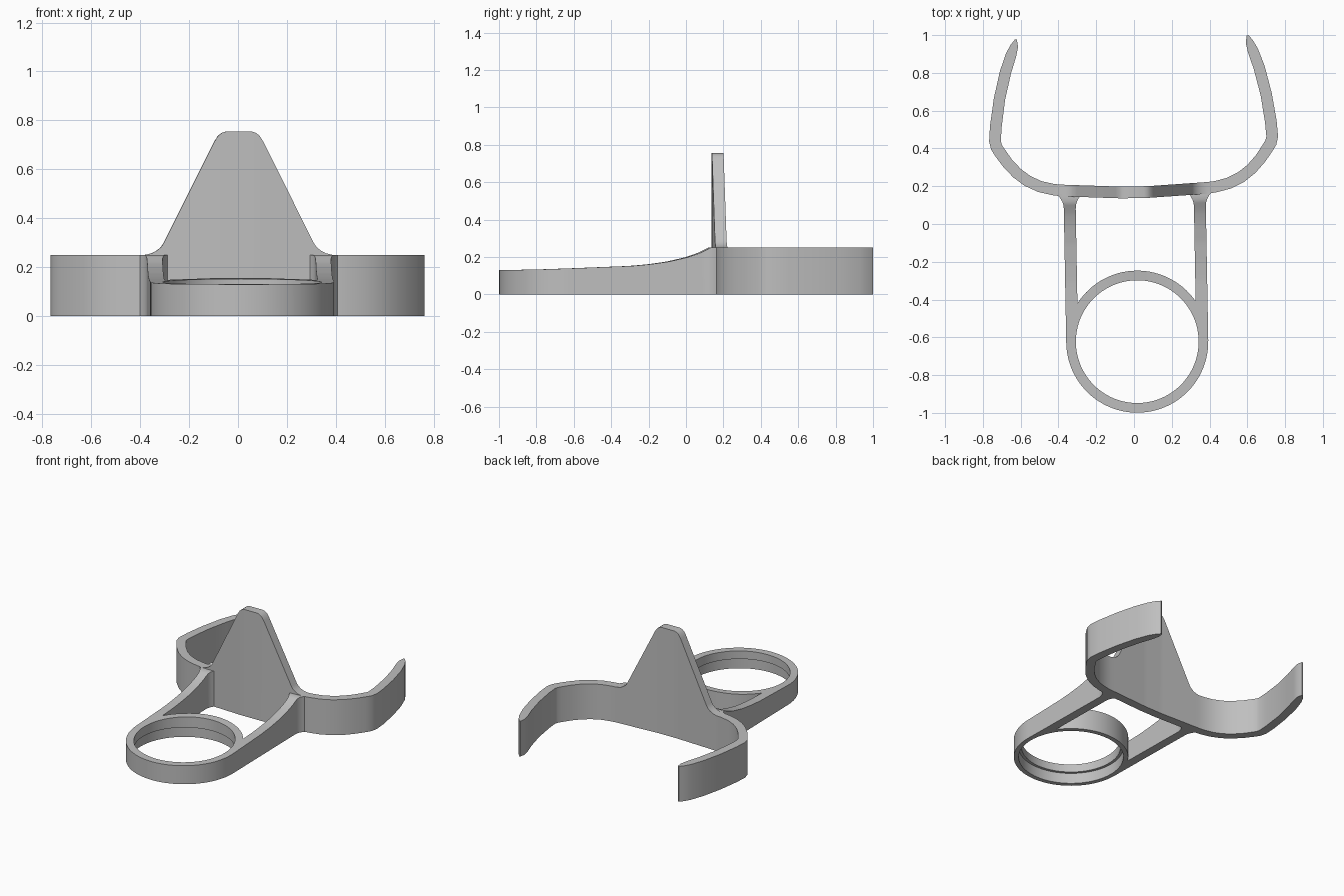
import bpy, bmesh, math
from mathutils import Matrix, Vector

cube = bpy.data.objects.get("Cube")
if cube:
    bpy.data.objects.remove(cube, do_unlink=True)

grey = bpy.data.materials.new("plain grey")
grey.use_nodes = True
grey.diffuse_color = (0.52, 0.52, 0.52, 1)
grey.node_tree.nodes["Principled BSDF"].inputs["Base Color"].default_value = grey.diffuse_color

# The whole part sits turned by about one degree
PLACE = Matrix.Translation((0.006, 0, 0)) @ Matrix.Rotation(0.018, 4, "Z")
RING_Y, RING_R, BORE, COUNTERBORE = -0.623, 0.376, 0.325, 0.344


def interpolate(table, t):
    for (a, p), (b, q) in zip(table, table[1:]):
        if t <= b:
            return p + (q - p) * max(0, (t - a) / (b - a))
    return table[-1][1]


def top_height(y):
    """Sloping upper edge shared by the ring and the arms."""
    return interpolate([(-1, 0.13), (-0.8, 0.133), (-0.6, 0.14), (-0.3, 0.152), (-0.2, 0.161),
                        (-0.1, 0.175), (0, 0.198), (0.06, 0.218), (0.125, 0.25)], y)


def loft(name, sections, closed=False):
    """Join equal cross-sections into one smooth-shaded solid."""
    bm = bmesh.new()
    rows = [[bm.verts.new(p) for p in s] for s in sections]
    n = len(rows[0])
    pairs = list(zip(rows, rows[1:])) + ([(rows[-1], rows[0])] if closed else [])
    for a, b in pairs:
        for i in range(n):
            j = (i + 1) % n
            bm.faces.new((a[i], a[j], b[j], b[i]))
    if not closed:
        bm.faces.new(rows[0])
        bm.faces.new(rows[-1])
    bmesh.ops.recalc_face_normals(bm, faces=bm.faces)
    mesh = bpy.data.meshes.new(name)
    bm.to_mesh(mesh)
    bm.free()
    mesh.transform(PLACE)
    mesh.materials.append(grey)
    obj = bpy.data.objects.new(name, mesh)
    bpy.context.collection.objects.link(obj)
    bpy.ops.object.select_all(action="DESELECT")
    obj.select_set(True)
    bpy.context.view_layer.objects.active = obj
    bpy.ops.object.shade_smooth_by_angle(angle=math.radians(30))
    return obj


def section(inner, outer, top):
    return [(*inner, 0), (*outer, 0), (*outer, top), (*inner, top)]


# Ring with a lip over a wider lower bore
ring = []
for i in range(96):
    a = math.tau * i / 96
    c, s = math.cos(a), math.sin(a)

    def at(r, z=None):
        y = RING_Y + r * s
        return (r * c, y, top_height(y) if z is None else z)
    ring.append([at(RING_R, 0), at(RING_R), at(BORE), at(BORE, 0.075),
                 at(COUNTERBORE, 0.075), at(COUNTERBORE, 0)])
loft("ring", ring, closed=True)

# Two arms that run into the ring wall and flare into the cradle
for side, label in ((1, "left"), (-1, "right")):
    arm = []
    for i in range(41):
        y = RING_Y + (0.165 - RING_Y) * i / 40
        wall = math.sqrt(max(0, 0.35 ** 2 - (y - RING_Y) ** 2))
        flare = 0.035 * max(0, (y - 0.09) / 0.075) ** 2
        arm.append(section((side * (max(0.313, wall) - flare), y),
                           (side * (RING_R + flare), y), top_height(y)))
    loft(label + "_arm", arm)

# Cradle band: centre line, half width and height, with the peaked plate in the middle
half = [(x, 0.168 + 0.016 * max(0, x - 0.07) / 0.31, 0.031, z) for x, z in
        ((0, 0.755), (0.05, 0.755), (0.068, 0.75), (0.085, 0.737), (0.1, 0.713),
         (0.307, 0.298), (0.318, 0.282), (0.335, 0.268), (0.355, 0.257), (0.385, 0.25))]
half += [(x, y, w, 0.25) for x, y, w in
         ((0.43, 0.19, 0.03), (0.5, 0.207, 0.03), (0.565, 0.238, 0.03), (0.62, 0.28, 0.03),
          (0.67, 0.335, 0.03), (0.707, 0.388, 0.031), (0.726, 0.418, 0.031),
          (0.734, 0.45, 0.031), (0.728, 0.53, 0.031), (0.706, 0.675, 0.03),
          (0.672, 0.815, 0.03), (0.64, 0.908, 0.028), (0.622, 0.955, 0.02),
          (0.613, 0.988, 0.005))]
path = [(-x, y, w, z) for x, y, w, z in reversed(half[1:])] + half
band = []
for i, (x, y, w, z) in enumerate(path):
    before, after = path[max(0, i - 1)], path[min(len(path) - 1, i + 1)]
    along = Vector((after[0] - before[0], after[1] - before[1])).normalized()
    # keep the plate's cross-sections square to the front
    normal = Vector((0, 1)) if abs(x) < 0.4 and y < 0.3 else Vector((-along.y, along.x))
    p = Vector((x, y))
    band.append(section(p + normal * w, p - normal * w, z))
loft("cradle_band", band)
